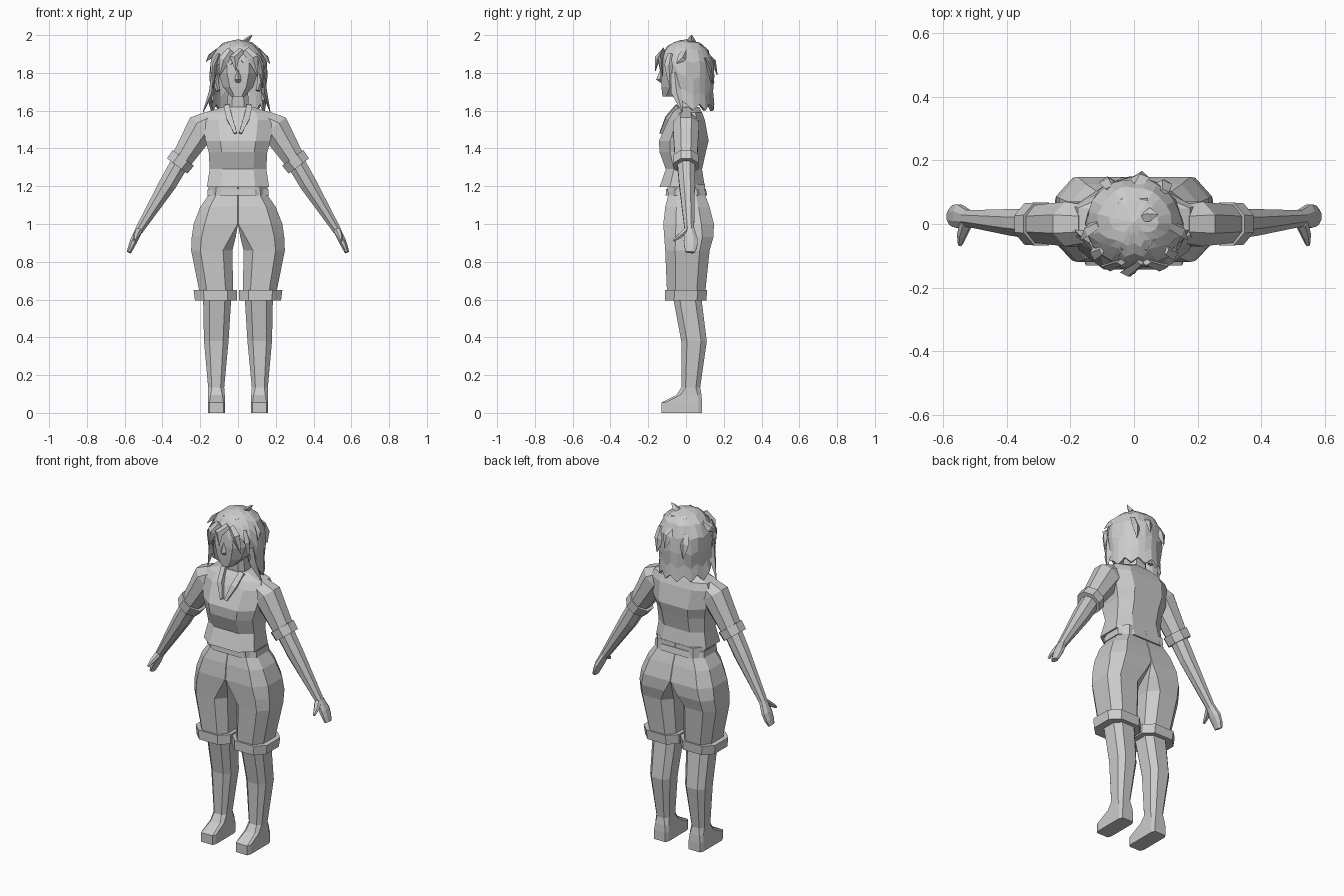
import bpy, bmesh, math, random
from mathutils import Vector

random.seed(4)
grey = bpy.data.materials.new("plain_grey")
grey.diffuse_color = (0.6, 0.6, 0.6, 1)


def finish(name, bm, mirror=False):
    bmesh.ops.recalc_face_normals(bm, faces=bm.faces)
    me = bpy.data.meshes.new(name)
    bm.to_mesh(me)
    bm.free()
    me.materials.append(grey)
    ob = bpy.data.objects.new(name, me)
    bpy.context.collection.objects.link(ob)
    if mirror:
        ob.modifiers.new("mirror", 'MIRROR')
    return ob


def add_loft(bm, rings):
    vs = [[bm.verts.new(p) for p in r] for r in rings]
    n = len(vs[0])
    for a, b in zip(vs, vs[1:]):
        for i in range(n):
            j = (i + 1) % n
            bm.faces.new((a[i], a[j], b[j], b[i]))
    bm.faces.new(vs[0])
    bm.faces.new(vs[-1])


def slab(x0, x1, y0, y1, z, ci=0.45, co=0.45):
    """Eight-sided level ring; ci and co chamfer the x0 and x1 sides."""
    hx, hy = (x1 - x0) / 2, (y1 - y0) / 2
    a, b = ci * hx, co * hx
    c, d = ci * hy, co * hy
    pts = [(x0 + a, y0), (x1 - b, y0), (x1, y0 + d), (x1, y1 - d),
           (x1 - b, y1), (x0 + a, y1), (x0, y1 - c), (x0, y0 + c)]
    return [Vector((x, y, z)) for x, y in pts]


def tube(path, n=8, ref=(0, 1, 0), phase=None):
    """Rings across a path of (x, y, z, half width, half depth)."""
    phase = math.pi / n if phase is None else phase
    k = math.cos(phase)
    pts = [Vector(p[:3]) for p in path]
    rings = []
    for i, p in enumerate(path):
        t = (pts[min(i + 1, len(pts) - 1)] - pts[max(i - 1, 0)]).normalized()
        u = t.cross(Vector(ref)).normalized()
        v = u.cross(t)
        rings.append([pts[i] + u * math.cos(phase + math.tau * s / n) * p[3] / k
                      + v * math.sin(phase + math.tau * s / n) * p[4] / k for s in range(n)])
    return rings


def part(name, rings, mirror=False):
    bm = bmesh.new()
    add_loft(bm, rings)
    return finish(name, bm, mirror)


# Legs with feet
part("leg", [slab(.068, .16, -.13, .085, 0, .2, .2), slab(.068, .16, -.13, .085, .055, .2, .2),
             slab(.07, .158, -.05, .082, .095, .3, .3), slab(.073, .158, -.025, .075, .135),
             slab(.05, .18, -.025, .11, .38), slab(.035, .185, -.07, .08, .62)], True)

# Shorts: each half closes on the centre line above the crotch
part("shorts", [slab(.025, .2, -.1, .1, .62), slab(.03, .248, -.11, .125, .86),
                slab(.012, .245, -.115, .145, .93, .25), slab(0, .235, -.12, .148, 1.0, .02, .5),
                slab(0, .2, -.11, .125, 1.09, .02, .5), slab(0, .158, -.095, .103, 1.15, .02, .5),
                slab(0, .155, -.1, .1, 1.21, .02, .5)], True)
part("waistband", [slab(-.163, .163, -.108, .112, 1.15), slab(-.16, .16, -.105, .105, 1.185)])
part("shorts_cuff", [slab(.005, .228, -.112, .108, .595), slab(.005, .235, -.112, .112, .65)], True)

# Shirt body
part("shirt", [slab(-.165, .165, -.14, .1, 1.195), slab(-.15, .15, -.107, .085, 1.29),
               slab(-.155, .155, -.14, .105, 1.38), slab(-.172, .172, -.143, .12, 1.44),
               slab(-.19, .19, -.095, .1, 1.55), slab(-.175, .175, -.07, .085, 1.59),
               slab(-.08, .08, -.045, .07, 1.62)])
part("collar", tube([(.06, -.045, 1.625, .015, .01), (.045, -.098, 1.56, .016, .012),
                     (.012, -.13, 1.48, .008, .01)], 4), True)

# Arms, sleeves and hands
part("sleeve", tube([(.145, 0, 1.54, .06, .06), (.19, 0, 1.515, .08, .07),
                     (.305, 0, 1.33, .055, .058)]), True)
part("sleeve_cuff", tube([(.29, 0, 1.35, .07, .067), (.322, 0, 1.307, .067, .065)]), True)
part("forearm", tube([(.295, 0, 1.345, .048, .048), (.37, .005, 1.215, .046, .042),
                      (.525, .018, .965, .022, .025)], 8), True)
part("hand", tube([(.52, .018, .975, .02, .025), (.55, .025, .915, .02, .037),
                   (.565, .025, .88, .016, .034), (.577, .022, .85, .012, .024)]), True)
part("thumb", tube([(.527, 0, .965, .014, .018), (.54, -.035, .935, .012, .014),
                    (.546, -.066, .912, .006, .006)], 6, (1, 0, 0)), True)

# Neck, head and nose
part("neck", [slab(-.06, .06, -.04, .06, 1.58), slab(-.05, .05, -.05, .055, 1.75)])
part("head", [slab(-.035, .035, -.125, -.035, 1.675), slab(-.08, .08, -.13, .07, 1.725),
              slab(-.105, .105, -.135, .1, 1.8), slab(-.11, .11, -.13, .11, 1.88),
              slab(-.07, .07, -.08, .08, 1.95)])
part("nose", tube([(0, -.128, 1.82, .006, .006), (0, -.138, 1.765, .017, .02),
                   (0, -.13, 1.75, .013, .006)], 4, (0, 1, 0), 0))
part("ear", tube([(.105, .01, 1.705, .012, .015), (.118, .02, 1.75, .015, .026),
                  (.115, .025, 1.79, .01, .02)], 6), True)

# Hair shell: short over the face, long and jagged round the sides and back
profile = [(1.6, .152), (1.7, .142), (1.78, .152), (1.86, .15), (1.91, .13),
           (1.945, .1), (1.965, .065), (1.975, .02)]


def hair_radius(z):
    for (z0, r0), (z1, r1) in zip(profile, profile[1:]):
        if z <= z1:
            return r0 + (r1 - r0) * (z - z0) / (z1 - z0)
    return profile[-1][1]


bm = bmesh.new()
N, steps = 24, (.05, .15, .33, .57, .8, 1)
crown = bm.verts.new((0, .005, 1.978))
cols = []
for i in range(N):
    a = math.tau * i / N
    deg = abs((math.degrees(a) + 180) % 360 - 180)
    low = 1.86 if deg < 50 else 1.75 if deg < 65 else 1.67 if deg < 80 else 1.615
    low += (.02, -.015)[i % 2]
    col = []
    for f in steps:
        z = 1.978 + (low - 1.978) * f
        r = hair_radius(z) + random.uniform(-.005, .006)
        col.append(bm.verts.new((r * math.sin(a), .002 - .96 * r * math.cos(a), z)))
    cols.append(col)
for i in range(N):
    a, b = cols[i], cols[(i + 1) % N]
    bm.faces.new((crown, a[0], b[0]))
    for k in range(len(steps) - 1):
        bm.faces.new((a[k], a[k + 1], b[k + 1], b[k]))
shell = finish("hair_shell", bm)
mod = shell.modifiers.new("thickness", 'SOLIDIFY')
mod.thickness, mod.offset = .014, -1

# Loose hair locks: root, middle, tip, width
locks = [((.02, -.12, 1.92), (-.02, -.152, 1.88), (-.01, -.162, 1.81), .025),
         ((-.04, -.12, 1.92), (-.075, -.135, 1.87), (-.1, -.13, 1.78), .028),
         ((.04, -.12, 1.92), (.08, -.135, 1.88), (.105, -.125, 1.78), .03),
         ((-.1, -.08, 1.9), (-.125, -.09, 1.84), (-.13, -.085, 1.72), .025),
         ((.1, -.08, 1.9), (.125, -.09, 1.84), (.13, -.085, 1.72), .025),
         ((-.13, -.06, 1.8), (-.14, -.05, 1.7), (-.185, -.02, 1.592), .03),
         ((.13, -.06, 1.8), (.14, -.05, 1.7), (.17, -.02, 1.592), .03),
         ((-.11, 0, 1.92), (-.145, -.02, 1.89), (-.168, -.05, 1.86), .025),
         ((.11, 0, 1.92), (.148, -.02, 1.88), (.168, -.05, 1.85), .025),
         ((.02, .02, 1.955), (.05, .03, 1.975), (.075, .03, 2.0), .022),
         ((0, .11, 1.9), (.02, .145, 1.86), (.025, .165, 1.79), .03),
         ((-.07, .11, 1.88), (-.08, .13, 1.83), (-.085, .148, 1.75), .03),
         ((.09, .1, 1.88), (.09, .125, 1.82), (.095, .138, 1.74), .03)]
bm = bmesh.new()
for root, mid, tip, w in locks:
    ref = (0, 1, 0) if abs(tip[1]) > .1 else (1, 0, 0)
    path = [(*root, .7 * w, .01), (*mid, w, .014), (*tip, .002, .002)]
    if ref[0]:
        path = [(*p[:3], p[3], p[4]) for p in path]
    add_loft(bm, tube(path, 4, ref, 0))
finish("hair_locks", bm)
